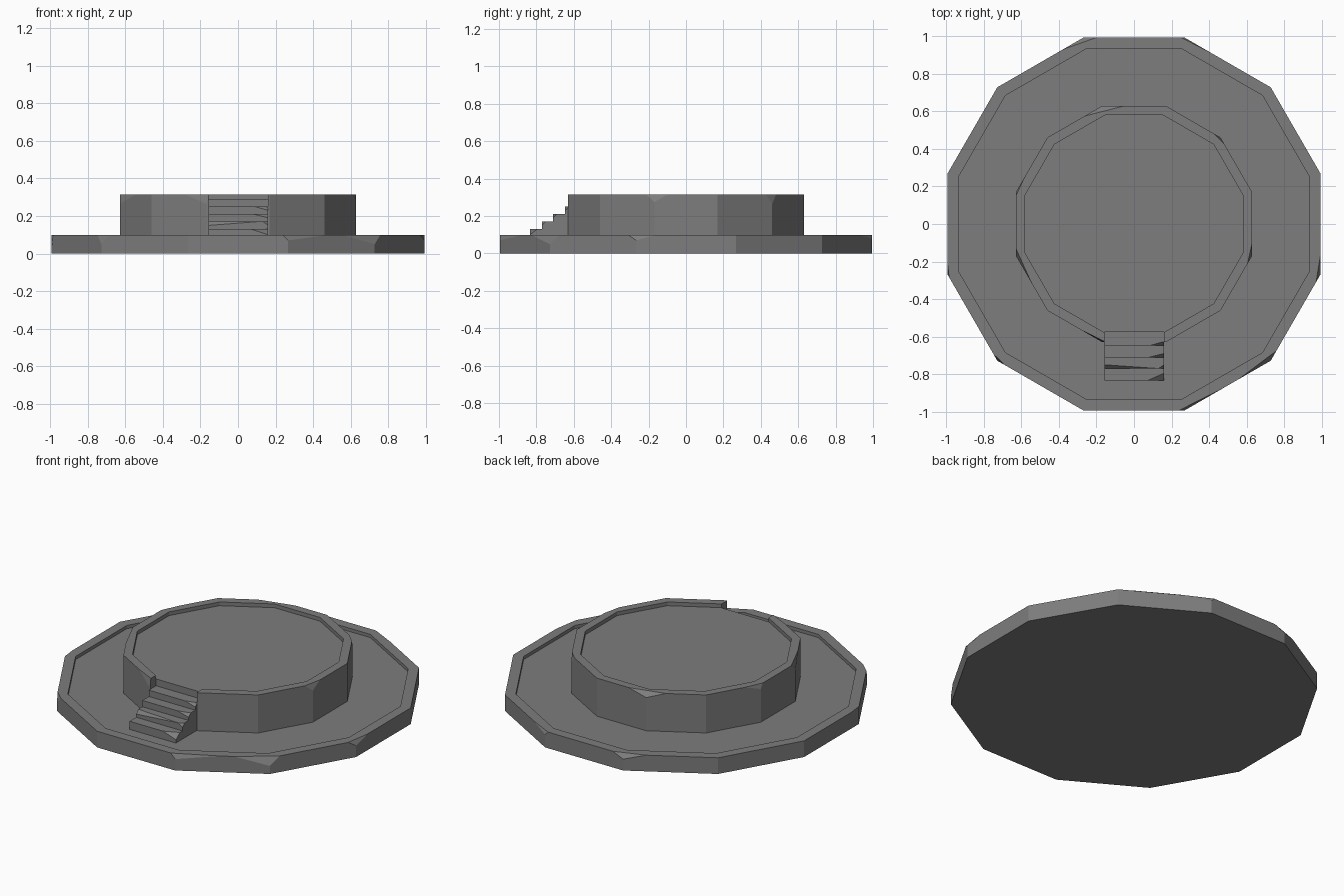
import bpy, bmesh, math
from mathutils import Vector

if "Cube" in bpy.data.objects:
    bpy.data.objects.remove(bpy.data.objects["Cube"])

stone = bpy.data.materials.new("grey_stone")
stone.diffuse_color = (0.205, 0.205, 0.205, 1)
stone.use_nodes = True
stone.node_tree.nodes["Principled BSDF"].inputs["Base Color"].default_value = stone.diffuse_color


def ring(r):
    """Twelve-sided outline with flat sides facing the axes."""
    return [(r * math.cos(math.radians(15 + 30 * k)),
             r * math.sin(math.radians(15 + 30 * k))) for k in range(12)]


def rect(x0, x1, y0, y1):
    return [(x0, y0), (x1, y0), (x1, y1), (x0, y1)]


def prism(name, pts, z0, z1, chips=()):
    """Extruded outline; each chip slices a top corner:
    (corner index, length clockwise, length counter-clockwise, depth)."""
    bm = bmesh.new()
    low = [bm.verts.new((x, y, z0)) for x, y in pts]
    top = [bm.verts.new((x, y, z1)) for x, y in pts]
    n = len(pts)
    bm.faces.new(low[::-1])
    bm.faces.new(top)
    for i in range(n):
        j = (i + 1) % n
        bm.faces.new((low[i], low[j], top[j], top[i]))
    for k, cw, ccw, down in chips:
        c = Vector((*pts[k], z1))
        a = c + (Vector((*pts[k - 1], z1)) - c).normalized() * cw
        b = c + (Vector((*pts[(k + 1) % n], z1)) - c).normalized() * ccw
        d = c - Vector((0, 0, down))
        no = (a - d).cross(b - d).normalized()
        if no.dot(c - d) < 0:
            no = -no
        bmesh.ops.bisect_plane(bm, geom=bm.verts[:] + bm.edges[:] + bm.faces[:],
                               plane_co=d, plane_no=no, clear_outer=True)
        bmesh.ops.holes_fill(bm, edges=[e for e in bm.edges if e.is_boundary])
    bmesh.ops.recalc_face_normals(bm, faces=bm.faces[:])
    me = bpy.data.meshes.new(name)
    bm.to_mesh(me)
    bm.free()
    me.materials.append(stone)
    ob = bpy.data.objects.new(name, me)
    bpy.context.collection.objects.link(ob)
    return ob


def cut(ob, cutter):
    """Subtract the cutter, bake the result and remove the cutter."""
    cutter.hide_render = True
    m = ob.modifiers.new("cut", 'BOOLEAN')
    m.operation, m.solver, m.object = 'DIFFERENCE', 'EXACT', cutter
    dg = bpy.context.evaluated_depsgraph_get()
    me = bpy.data.meshes.new_from_object(ob.evaluated_get(dg))
    ob.modifiers.clear()
    ob.data = me
    bpy.data.objects.remove(cutter)


# Wide base slab with chipped corners and a sunken floor
base = prism("base_slab", ring(1.03), 0, 0.1, [
    (2, .15, .02, .02), (3, .07, .13, .03), (6, .07, .02, .09),
    (7, .04, .05, .05), (9, .03, .25, .03), (10, .2, .06, .05),
    (11, .05, .11, .03)])
cut(base, prism("base_cutter", ring(0.968), 0.08, 0.3))

# Raised round platform with chipped corners and a sunken floor
drum = prism("upper_platform", ring(0.652), 0.05, 0.315, [
    (1, .04, .04, .05), (3, .12, .11, .03), (5, .1, .02, .03),
    (6, .04, .17, .05), (8, .13, .02, .05), (11, .05, .07, .04)])
cut(drum, prism("platform_cutter", ring(0.6), 0.292, 0.5))

# Notch through the rim forms the top step
cut(drum, prism("notch_cutter", rect(-.158, .16, -.8, -.575), 0.25, 0.5))

# Lower steps, worn along their front edges
wear = [[(1, .09, .04, .03)], [(0, .02, .29, .022), (1, .03, .02, .02)], [(1, .08, .02, .02)]]
for i, (y, z) in enumerate([(-.835, .13), (-.77, .172), (-.71, .211)]):
    prism(f"step_{i + 1}", rect(-.157, .16, y, -.6), 0.07, z, wear[i])
# Narrow tread joining the notch to the stair
prism("step_4", rect(-.157, .16, -.646, -.6), 0.07, 0.25, [(1, .07, .02, .02)])
